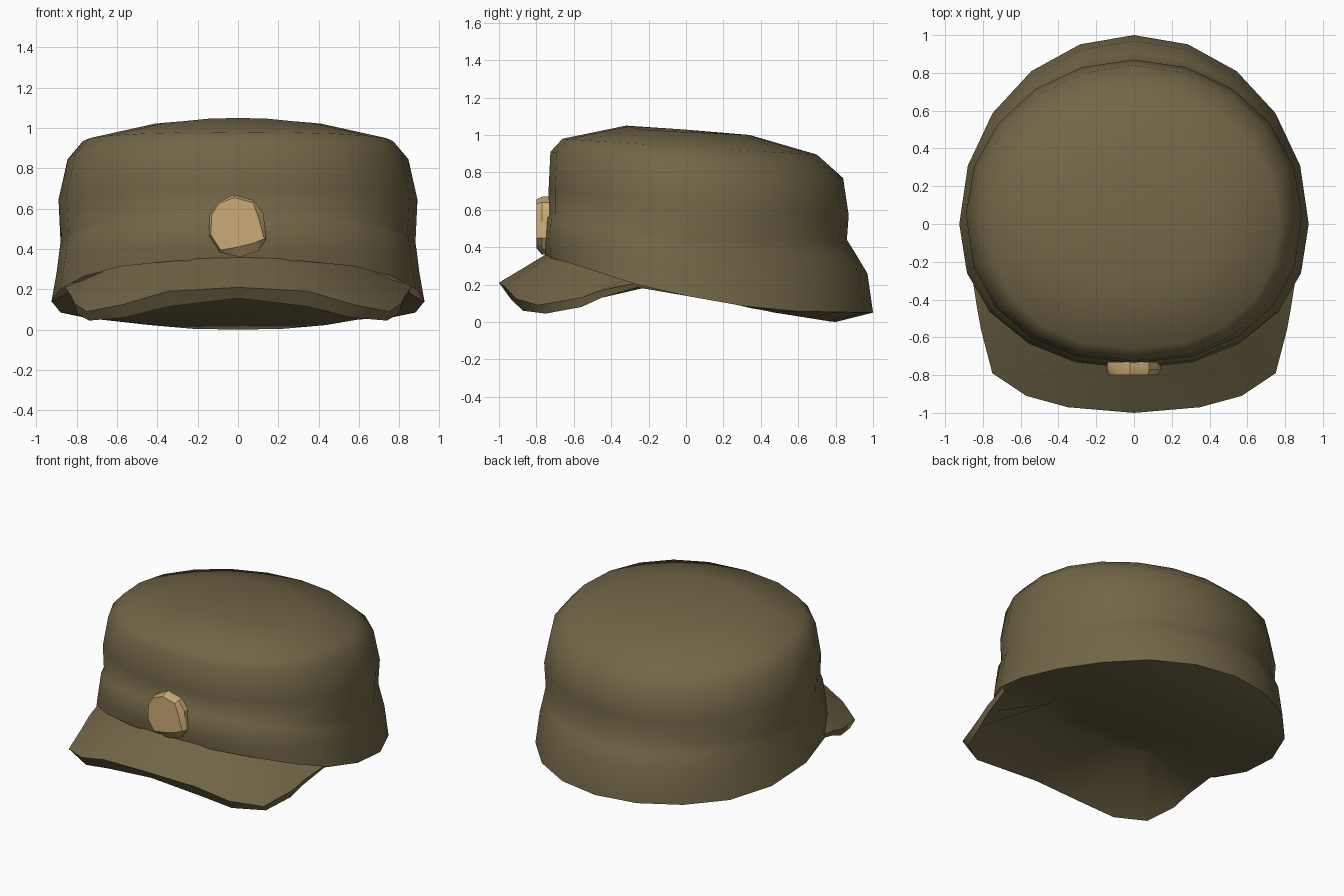
import bpy, bmesh, math

if "Cube" in bpy.data.objects:
    bpy.data.objects.remove(bpy.data.objects["Cube"])

N = 20


def material(name, rgb):
    m = bpy.data.materials.new(name)
    m.diffuse_color = (*rgb, 1)
    m.use_nodes = True
    m.node_tree.nodes["Principled BSDF"].inputs["Base Color"].default_value = m.diffuse_color
    return m


olive = material("olive cloth", (0.165, 0.132, 0.062))
tan = material("tan badge", (0.60, 0.41, 0.185))


def finish(bm, name, mat, angle):
    me = bpy.data.meshes.new(name)
    bm.to_mesh(me)
    bm.free()
    ob = bpy.data.objects.new(name, me)
    bpy.context.collection.objects.link(ob)
    me.materials.append(mat)
    bpy.context.view_layer.objects.active = ob
    ob.select_set(True)
    bpy.ops.object.shade_smooth_by_angle(angle=math.radians(angle))
    ob.select_set(False)
    return ob


def interp(table, y):
    # table of (y, z) in rising y
    if y <= table[0][0]:
        return table[0][1]
    for (y0, z0), (y1, z1) in zip(table, table[1:]):
        if y <= y1:
            return z0 + (z1 - z0) * (y - y0) / (y1 - y0)
    return table[-1][1]


def ring(hw, yf, yc, yb, heights):
    # oval ring, widest at yc and a little squarer toward the front
    pts = []
    for i in range(N):
        a = 2 * math.pi * i / N
        c, s = math.cos(a), math.sin(a)
        e = 0.9 if s < 0 else 1.0
        x = hw * math.copysign(abs(c) ** e, c)
        t = abs(s) ** e
        y = yc + t * ((yf if s < 0 else yb) - yc)
        pts.append((x, y, interp(heights, y)))
    return pts


# Crown and band: stacked oval rings from the hem to the top
rim = ring(0.925, -0.75, 0.0, 1.0, [(-0.7, 0.34), (-0.23, 0.19), (0.0, 0.14),
                                    (0.45, 0.06), (1.0, 0.05)])
rings = [
    rim,
    ring(0.90, -0.765, 0.0, 0.97, [(-0.75, 0.42), (0, 0.28), (0.97, 0.26)]),
    ring(0.885, -0.755, 0.02, 0.91, [(-0.75, 0.56), (0, 0.40), (0.9, 0.36)]),
    ring(0.88, -0.735, 0.05, 0.86, [(-0.73, 0.58), (0, 0.43), (0.86, 0.44)]),
    ring(0.89, -0.735, 0.05, 0.87, [(-0.73, 0.70), (0, 0.65), (0.87, 0.57)]),
    ring(0.845, -0.725, 0.05, 0.84, [(-0.72, 0.91), (0, 0.85), (0.84, 0.77)]),
    ring(0.77, -0.66, 0.02, 0.70, [(-0.66, 0.98), (0, 0.935), (0.7, 0.895)]),
    ring(0.43, -0.32, 0.0, 0.34, [(-0.32, 1.05), (-0.25, 1.03), (0, 1.015), (0.34, 1.0)]),
]
bm = bmesh.new()
rows = [[bm.verts.new(p) for p in r] for r in rings]
for lo, hi in zip(rows, rows[1:]):
    for i in range(N):
        j = (i + 1) % N
        bm.faces.new((lo[i], lo[j], hi[j], hi[i]))
top = bm.verts.new((0, -0.02, 1.03))
for i in range(N):
    bm.faces.new((rows[-1][i], rows[-1][(i + 1) % N], top))
finish(bm, "crown", olive, 60)

# Visor with the underside: (x, y, top z, bottom z) of the outer edge, right half
edge = [(0.86, -0.26, 0.21, 0.185), (0.83, -0.45, 0.17, 0.13),
        (0.81, -0.56, 0.13, 0.08), (0.75, -0.79, 0.09, 0.045),
        (0.57, -0.91, 0.125, 0.06), (0.35, -0.97, 0.19, 0.115)]
outer = ([(-x, y, a, b) for x, y, a, b in edge] + [(0, -1.0, 0.21, 0.155)] + edge[::-1])
bm = bmesh.new()
upper = [bm.verts.new((x, y, a)) for x, y, a, b in outer]
lower = [bm.verts.new((x * 0.985, y + 0.04 * (y < -0.7), b)) for x, y, a, b in outer]
inner = []
for k in range(len(outer)):
    a = math.pi * (1.08 + 0.84 * k / (len(outer) - 1))
    x, y = 0.86 * math.cos(a), 0.08 + 0.79 * math.sin(a)
    inner.append(bm.verts.new((x, y, interp([(-0.71, 0.385), (-0.23, 0.23)], y))))
for k in range(len(outer) - 1):
    bm.faces.new((upper[k], upper[k + 1], inner[k + 1], inner[k]))
    bm.faces.new((lower[k], lower[k + 1], upper[k + 1], upper[k]))

# Underside: rises behind the visor, then slopes down to the back hem
floor = [(-0.54, 0.325), (-0.23, 0.225), (0.0, 0.155), (0.4, 0.062), (0.79, 0.0)]
hem = [bm.verts.new(p) for p in rim if p[1] > -0.2]
hem_start = min(range(len(hem)), key=lambda i: (hem[i].co.x < 0, hem[i].co.y))
loop = lower + hem[hem_start:] + hem[:hem_start]


def inset(v, s):
    x, y = v.co.x * s, v.co.y * s
    return bm.verts.new((x, y, interp(floor, y)))


mid = [inset(v, 0.57 if v in lower else 0.8) for v in loop]
low = [inset(v, 0.35) for v in loop]
centre = bm.verts.new((0, 0, interp(floor, 0)))
for i in range(len(loop)):
    j = (i + 1) % len(loop)
    bm.faces.new((loop[j], loop[i], mid[i], mid[j]))
    bm.faces.new((mid[j], mid[i], low[i], low[j]))
    bm.faces.new((low[j], low[i], centre))
finish(bm, "visor_and_underside", olive, 60)

# Badge: uneven disc with a chamfered lower right edge
outline = [(-0.145, 0.47), (-0.14, 0.57), (-0.10, 0.63), (-0.02, 0.67), (0.08, 0.64),
           (0.125, 0.58), (0.14, 0.45), (0.10, 0.39), (0.01, 0.36), (-0.09, 0.385)]
face = [(-0.135, 0.47), (-0.13, 0.57), (-0.095, 0.625), (-0.02, 0.655), (0.075, 0.63),
        (0.10, 0.56), (0.13, 0.45), (0.08, 0.43), (0.0, 0.41), (-0.085, 0.395)]
bm = bmesh.new()
layers = []
for y, shape in ((-0.73, outline), (-0.77, outline), (-0.80, face)):
    layers.append([bm.verts.new((x, y, z)) for x, z in shape])
for a, b in zip(layers, layers[1:]):
    for i in range(len(outline)):
        j = (i + 1) % len(outline)
        bm.faces.new((a[i], a[j], b[j], b[i]))
bm.faces.new(layers[-1])
bm.faces.new(layers[0][::-1])
bmesh.ops.recalc_face_normals(bm, faces=bm.faces)
finish(bm, "badge", tan, 30)
